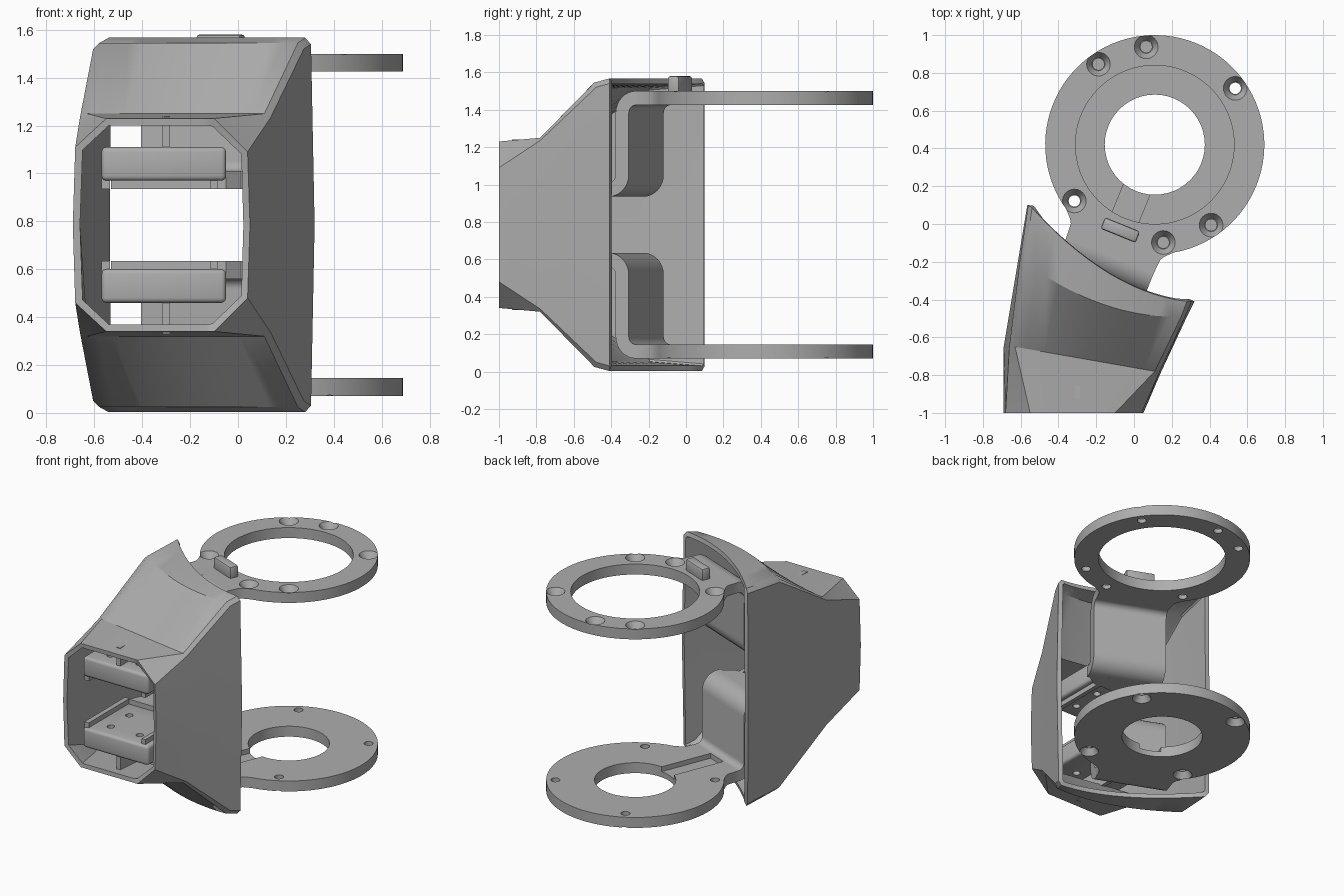
import bpy, bmesh, math
from mathutils import Vector

cube = bpy.data.objects.get("Cube")
if cube:
    bpy.data.objects.remove(cube)

grey = bpy.data.materials.new("plain grey")
grey.use_nodes = True
COLOUR = (0.42, 0.42, 0.42, 1)
grey.diffuse_color = COLOUR
grey.node_tree.nodes["Principled BSDF"].inputs["Base Color"].default_value = COLOUR

HEIGHT = 1.57                      # lower and upper brackets mirror about half of this
CENTRE = Vector((0.11, 0.42))      # ring centre
ARM = Vector((math.cos(math.radians(248)), math.sin(math.radians(248))))
SIDE = Vector((-ARM.y, ARM.x))


def place(u, v):
    """Arm coordinates (along, across) to plan x, y."""
    return CENTRE + ARM * u + SIDE * v


def make(name, verts, faces, fix=True):
    bm = bmesh.new()
    vs = [bm.verts.new(v) for v in verts]
    for f in faces:
        bm.faces.new([vs[i] for i in f])
    if fix:
        bmesh.ops.recalc_face_normals(bm, faces=bm.faces)
    mesh = bpy.data.meshes.new(name)
    bm.to_mesh(mesh)
    bm.free()
    mesh.materials.append(grey)
    ob = bpy.data.objects.new(name, mesh)
    bpy.context.scene.collection.objects.link(ob)
    return ob


def prism(name, bottom, top):
    """Solid between two matching loops of 3D points."""
    n = len(bottom)
    sides = [(i, (i + 1) % n, n + (i + 1) % n, n + i) for i in range(n)]
    return make(name, bottom + top, sides + [tuple(range(n)), tuple(range(n, 2 * n))])


def slab(name, plan, z0, z1):
    return prism(name, [(p[0], p[1], z0) for p in plan], [(p[0], p[1], z1) for p in plan])


def round_bar(name, c, rings, n=24):
    """Turned cutter: rings of (radius, z)."""
    loops = [[(c[0] + r * math.cos(math.tau * i / n), c[1] + r * math.sin(math.tau * i / n), z)
              for i in range(n)] for r, z in rings]
    return prism(name, loops[0], loops[1])


def activate(ob):
    bpy.ops.object.select_all(action='DESELECT')
    ob.select_set(True)
    bpy.context.view_layer.objects.active = ob


def apply(ob, kind, **settings):
    m = ob.modifiers.new(kind, kind)
    for k, v in settings.items():
        setattr(m, k, v)
    activate(ob)
    bpy.ops.object.modifier_apply(modifier=m.name)


def cut(ob, cutter):
    cutter.hide_render = True
    apply(ob, 'BOOLEAN', object=cutter, operation='DIFFERENCE', solver='EXACT')
    bpy.data.objects.remove(cutter)


def smooth(ob, bevel=0):
    if bevel:
        apply(ob, 'BEVEL', width=bevel, segments=2, limit_method='ANGLE', angle_limit=0.9)
    activate(ob)
    bpy.ops.object.shade_smooth_by_angle(angle=math.radians(32))


def flip_z(ob):
    for v in ob.data.vertices:
        v.co.z = HEIGHT - v.co.z
    ob.data.flip_normals()


# Housing: lofted sections, each listing mid, corner and top for both sides, then sag
SECTIONS = [
    ((.05, -1), (.04, -1, 1.09), (-.1, -1, 1.23), (-.69, -1), (-.68, -1, 1.11), (-.55, -1, 1.23), 0),
    ((.145, -.78), (.137, -.78, 1.235), (.11, -.78, 1.25),
     (-.69, -.65), (-.66, -.65, 1.235), (-.63, -.65, 1.25), 0),
    ((.285, -.48), (.275, -.48, 1.52), (.25, -.49, 1.545),
     (-.615, -.2), (-.605, -.2, 1.52), (-.58, -.2, 1.545), .08),
    ((.32, -.41), (.305, -.41, 1.54), (.28, -.41, 1.567),
     (-.565, .1), (-.56, .1, 1.54), (-.54, .085, 1.567), .1),
]


def section(rm, rc, rt, lm, lc, lt, sag, steps=14):
    half = [Vector(rc)]
    for i in range(steps + 1):
        t = i / steps
        p = Vector(rt).lerp(Vector(lt), t)
        p.y -= 4 * t * (1 - t) * sag
        half.append(p)
    half.append(Vector(lc))
    low = [Vector((p.x, p.y, HEIGHT - p.z)) for p in reversed(half)]
    mid = HEIGHT / 2
    return [Vector((*rm, mid))] + half + [Vector((*lm, mid))] + low


loops = [section(*s) for s in SECTIONS]
n = len(loops[0])
faces = [(k * n + i, (k + 1) * n + i, (k + 1) * n + (i + 1) % n, k * n + (i + 1) % n)
         for k in range(len(loops) - 1) for i in range(n)]
housing = make("housing", [p for loop in loops for p in loop], faces, fix=False)
apply(housing, 'SOLIDIFY', thickness=0.03, offset=-1, use_even_offset=True)
smooth(housing)


def ring_plate(name, z0, z1):
    """Round plate with a filleted neck towards the housing."""
    neck = [(.53, .27), (.555, .255), (.64, .25)]
    plan = [place(u, v) for u, v in neck] + [place(u, -v) for u, v in reversed(neck)]
    start, count = math.radians(32), 72
    for i in range(count + 1):
        a = -start - (math.tau - 2 * start) * i / count
        plan.append(place(.58 * math.cos(a), .58 * math.sin(a)))
    return slab(name, plan, z0, z1)


def polar(angle, r):
    a = math.radians(angle)
    return CENTRE + Vector((math.cos(a), math.sin(a))) * r


def drill(ob, angles, sunk_z, tip_z):
    """Countersunk screw holes, wide at sunk_z."""
    way = 1 if sunk_z > tip_z else -1
    for a in angles:
        c = polar(a, .52)
        cut(ob, round_bar("hole", c, [(.03, tip_z - way * .05), (.03, sunk_z + way * .05)]))
        cut(ob, round_bar("sink", c, [(.035, sunk_z - way * .045), (.064, sunk_z + way * .002)]))


# Upper and lower rings
upper_ring = ring_plate("upper_ring", 1.425, 1.5)
cut(upper_ring, round_bar("bore", CENTRE, [(.42, 1.3), (.42, 1.6)], 72))
drill(upper_ring, (35, 95, 125, 215, 275, 305), 1.5, 1.425)
smooth(upper_ring)

lower_ring = ring_plate("lower_ring", .07, .145)
cut(lower_ring, round_bar("bore", CENTRE, [(.265, 0), (.265, .3)], 48))
groove = [place(u, v) for u, v in ((.2, -.075), (.2, .075), (.7, .075), (.7, -.075))]
cut(lower_ring, slab("groove", groove, .11, .3))
drill(lower_ring, (35, 118, 215, 298), .07, .145)
smooth(lower_ring)

# Locating key on the upper ring
key = slab("locating_key", [place(u, v) for u, v in
           ((.455, -.1), (.455, .1), (.52, .1), (.52, -.1))], 1.48, 1.58)
smooth(key, .012)


def arm_profile(points, radius, half):
    """Bent strip outline in (along, height) with rounded corners."""
    pts = [Vector(p) for p in points]
    line = [pts[0]]
    for a, b, c in zip(pts, pts[1:], pts[2:]):
        p, q = b + (a - b).normalized() * radius, b + (c - b).normalized() * radius
        hub = p + q - b
        for i in range(9):
            t = math.pi / 2 * i / 8
            line.append(hub + (p - hub) * math.cos(t) + (q - hub) * math.sin(t))
    line.append(pts[-1])
    left, right = [], []
    for i, p in enumerate(line):
        d = (line[min(i + 1, len(line) - 1)] - line[max(i - 1, 0)]).normalized()
        nrm = Vector((-d.y, d.x)) * half
        left.append(p + nrm)
        right.append(p - nrm)
    return left + right[::-1]


# Brackets: bent arm, bridge, tray and rib, made low then mirrored upward
for level in ("lower", "upper"):
    prof = arm_profile([(.635, .1075), (.72, .1075), (.72, .5975), (.83, .5975)], .08, .0375)
    arm = prism(level + "_arm", [(*place(u, -.25), z) for u, z in prof],
                [(*place(u, .25), z) for u, z in prof])

    bridge_plan = [place(.8, -.25), place(.8, .25), (-.05, -.48), (-.53, -.48)]
    bridge = slab(level + "_bridge", bridge_plan, .56, .635)

    tray = slab(level + "_tray", [(-.57, -.95), (-.05, -.95), (-.05, -.46), (-.57, -.46)], .46, .6)
    apply(tray, 'BEVEL', width=.02, segments=3, limit_method='ANGLE')
    for x in (-.43, -.2):
        for y in (-.83, -.62):
            cut(tray, round_bar("hole", (x, y), [(.025, .3), (.025, .7)], 16))

    parts = [arm, bridge, tray]
    for x0, x1 in ((-.57, -.535), (-.115, -.085)):
        parts.append(slab(level + "_tray_lip", [(x0, -.93), (x1, -.93), (x1, -.47), (x0, -.47)], .59, .635))
    parts.append(slab(level + "_rib", [(-.315, -.93), (-.285, -.93), (-.285, -.6), (-.315, -.6)], .33, .48))
    for ob in parts:
        if level == "upper":
            flip_z(ob)
        smooth(ob)
